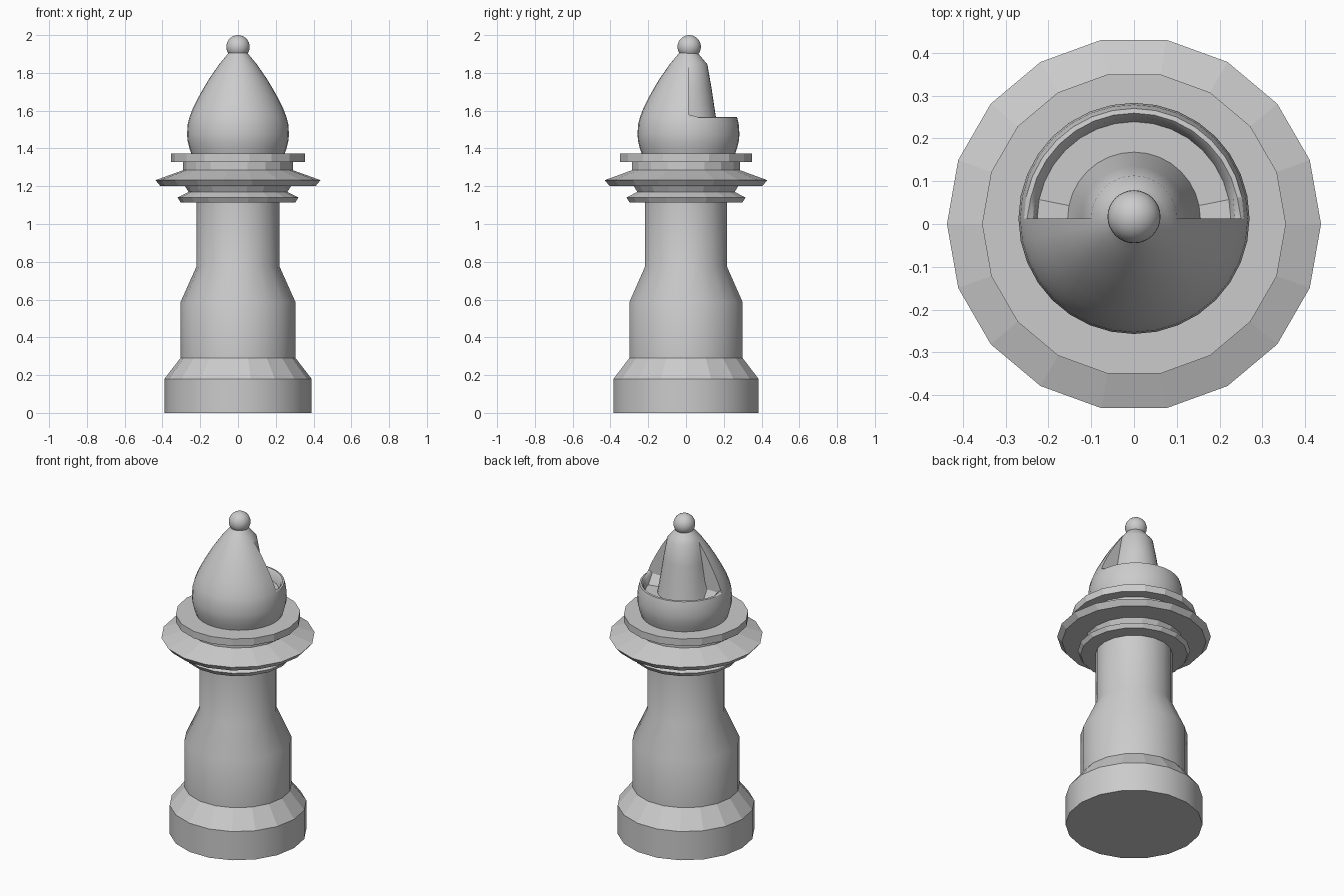
import bpy, bmesh, math
from math import sin, cos, pi

if "Cube" in bpy.data.objects:
    bpy.data.objects.remove(bpy.data.objects["Cube"])


def spin(bm, columns):
    """Skin neighbouring columns of points; returns the vertex columns."""
    cols = [[bm.verts.new(p) for p in c] for c in columns]
    for a, b in zip(cols, cols[1:]):
        for i in range(len(a) - 1):
            bm.faces.new((a[i], b[i], b[i + 1], a[i + 1]))
    return cols


def column(profile, ang, cy=0.0):
    return [(r * cos(ang), cy + r * sin(ang), z) for r, z in profile]


def finish(bm, name, angle=35, flat=None):
    bmesh.ops.remove_doubles(bm, verts=bm.verts, dist=0.0002)
    bmesh.ops.dissolve_degenerate(bm, dist=0.0001, edges=bm.edges)
    bmesh.ops.recalc_face_normals(bm, faces=bm.faces)
    me = bpy.data.meshes.new(name)
    bm.to_mesh(me)
    bm.free()
    ob = bpy.data.objects.new(name, me)
    bpy.context.collection.objects.link(ob)
    bpy.ops.object.select_all(action='DESELECT')
    ob.select_set(True)
    bpy.context.view_layer.objects.active = ob
    bpy.ops.object.shade_smooth_by_angle(angle=math.radians(angle))
    if flat:
        for p in me.polygons:
            if flat(p):
                p.use_smooth = False
    return ob


def lathe(name, profile, sides=18, flat=None):
    bm = bmesh.new()
    profile = [(0, profile[0][1])] + profile + [(0, profile[-1][1])]
    spin(bm, [column(profile, 2 * pi * i / sides) for i in range(sides + 1)])
    return finish(bm, name, flat=flat)


# 18-sided pedestal and shaft
lathe("body", [(.39, 0), (.39, .18), (.305, .29), (.305, .585), (.22, .775),
               (.22, 1.13)], flat=lambda p: .2 < p.center.z < .28)

# Faceted collar discs
lathe("collar", [(.22, 1.115), (.304, 1.115), (.32, 1.14), (.262, 1.17),
                 (.28, 1.20), (.41, 1.20), (.437, 1.232), (.29, 1.285),
                 (.29, 1.328), (.355, 1.328), (.355, 1.372)],
      flat=lambda p: True)

# Head: full front half, back half cut away to a core with a trough behind a rim
CY = .013
SEG = 16
low = [(0, 1.36), (.243, 1.36), (.257, 1.40), (.267, 1.44), (.270, 1.475),
       (.266, 1.53), (.257, 1.565)]
slope = [(.238, 1.615), (.210, 1.67), (.182, 1.72), (.152, 1.77), (.124, 1.81)]
tip = [(.100, 1.845), (.075, 1.875), (.05, 1.905), (0, 1.91)]
trough = [(.246, 1.567), (.236, 1.555), (.226, 1.51), (.155, 1.51), (.14, 1.60),
          (.122, 1.72)]
end_trough = [(.25, 1.58), (.236, 1.575), (.226, 1.565), (.155, 1.565),
              (.14, 1.61), (.122, 1.72)]
bm = bmesh.new()
spin(bm, [column(low + slope + tip, pi + pi * i / SEG, CY) for i in range(SEG + 1)])
back = []
for i in range(SEG + 1):
    mid = end_trough if i in (0, SEG) else trough
    back.append(column(low + mid + tip, pi * i / SEG, CY))
spin(bm, back)
# Upright walls closing the cut
for ang in (0, pi):
    loop = [low[-1]] + slope + [tip[0]] + end_trough[::-1]
    f = bm.faces.new([bm.verts.new(p) for p in column(loop, ang, CY)])
    bmesh.ops.triangulate(bm, faces=[f])
finish(bm, "head", 32)

# Ball finial
bm = bmesh.new()
bmesh.ops.create_uvsphere(bm, u_segments=32, v_segments=16, radius=.062)
bmesh.ops.translate(bm, verts=bm.verts, vec=(0, .017, 1.938))
finish(bm, "finial")
